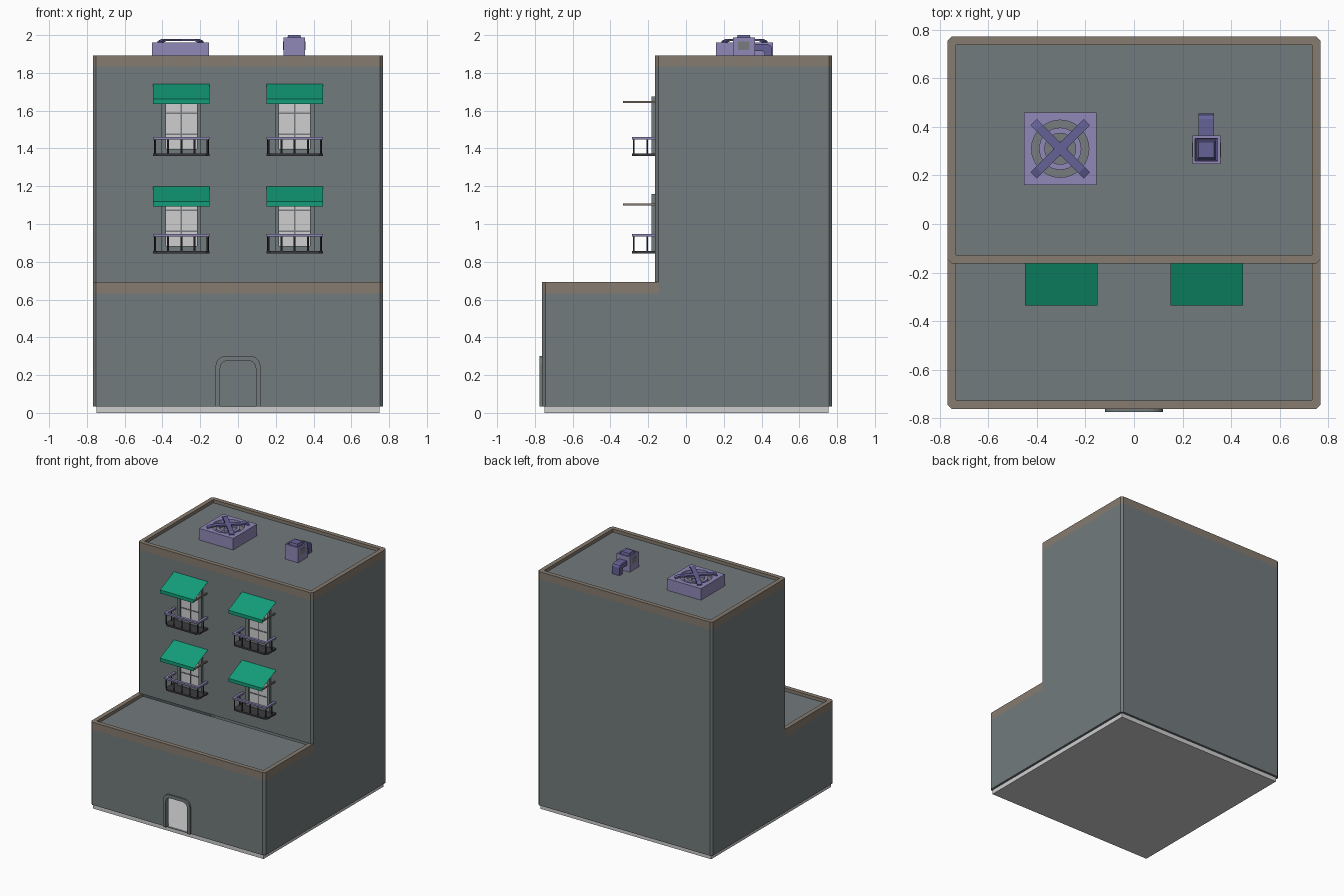
import bpy, bmesh, math
from mathutils import Vector

if "Cube" in bpy.data.objects:
    bpy.data.objects.remove(bpy.data.objects["Cube"])


def material(name, r, g, b):
    m = bpy.data.materials.new(name)
    m.diffuse_color = (r, g, b, 1)
    m.use_nodes = True
    m.node_tree.nodes["Principled BSDF"].inputs["Base Color"].default_value = m.diffuse_color
    return m


WALL = material("wall_grey", 0.17, 0.197, 0.203)
TRIM = material("trim_brown", 0.24, 0.20, 0.16)
PALE = material("pale_grey", 0.62, 0.62, 0.62)
GREEN = material("awning_green", 0.006, 0.34, 0.19)
LILAC = material("metal_lilac", 0.28, 0.25, 0.48)
VIOLET = material("metal_violet", 0.13, 0.12, 0.31)
DARK = material("iron_dark", 0.045, 0.045, 0.052)
GREY = material("grille_grey", 0.19, 0.20, 0.21)


class Part:
    """Small mesh builder: add faces, then turn them into one object."""

    def __init__(self, name, *mats):
        self.bm, self.name, self.mats = bmesh.new(), name, mats

    def face(self, pts, mat=0):
        f = self.bm.faces.new([self.bm.verts.new(p) for p in pts])
        f.material_index = mat

    def bridge(self, a, b, mat=0, closed=True, skip=()):
        n = len(a)
        for i in range(n if closed else n - 1):
            j = (i + 1) % n
            if i not in skip:
                self.face([a[i], a[j], b[j], b[i]], mat)

    def box(self, x0, x1, y0, y1, z0, z1, mat=0):
        base = [(x0, y0), (x1, y0), (x1, y1), (x0, y1)]
        self.prism(base, z0, z1, mat)

    def prism(self, base, z0, z1, mat=0):
        lo, hi = at(base, z0), at(base, z1)
        self.bridge(lo, hi, mat)
        self.face(hi, mat)
        self.face(lo[::-1], mat)

    def done(self):
        bmesh.ops.remove_doubles(self.bm, verts=self.bm.verts, dist=1e-5)
        me = bpy.data.meshes.new(self.name)
        self.bm.to_mesh(me)
        self.bm.free()
        for m in self.mats:
            me.materials.append(m)
        ob = bpy.data.objects.new(self.name, me)
        bpy.context.collection.objects.link(ob)
        return ob


def at(pts, z):
    return [(x, y, z) for x, y in pts]


def outline(x, y0, y1, c):
    """Chamfered rectangle, counter-clockwise, starting on the front edge."""
    return [(-x + c, y0), (x - c, y0), (x, y0 + c), (x, y1 - c),
            (x - c, y1), (-x + c, y1), (-x, y1 - c), (-x, y0 + c)]


def circle(cx, cy, r, n=24):
    return [(cx + r * math.cos(2 * math.pi * i / n), cy + r * math.sin(2 * math.pi * i / n)) for i in range(n)]


def arch(w, top, r, y, z0):
    """Door outline with rounded upper corners, left foot to right foot."""
    pts = [(-w, y, z0)]
    for cx, a0 in ((-w + r, 180), (w - r, 90)):
        for k in range(6):
            a = math.radians(a0 - 18 * k)
            pts.append((cx + r * math.cos(a), y, top - r + r * math.sin(a)))
    return pts + [(w, y, z0)]


X, FRONT, MID, BACK, C = 0.768, -0.762, -0.163, 0.773, 0.017
Z0, ZL, ZU, RIM, SINK, BAND = 0.035, 0.692, 1.893, 0.035, 0.025, 0.06

# Foundation slab
p = Part("foundation", PALE)
p.box(-0.75, 0.75, -0.75, 0.755, 0, Z0)
p.done()

# Hollow building shell with brown parapets
p = Part("building", WALL, TRIM)
full = outline(X, FRONT, BACK, C)
upper = outline(X, MID, BACK, C)
seam = MID + C
low = [(-X, seam)] + [full[7], full[0], full[1], full[2]] + [(X, seam)]
rear = [(X, seam)] + full[3:7] + [(-X, seam)]
p.bridge(at(low, Z0), at(low, ZL - BAND), 0, False, skip=(2,))
p.bridge(at(low, ZL - BAND), at(low, ZL), 1, False)
p.bridge(at(rear, Z0), at(rear, ZL), 0, False)
p.bridge(at(upper, ZL), at(upper, ZU - BAND), 0)
p.bridge(at(upper, ZU - BAND), at(upper, ZU), 1)
p.bridge(at(outline(0.74, -0.74, 0.745, C), Z0), at(full, Z0), 0)
# front wall with the doorway left open
DW, DT = 0.094, 0.277
p.face([(-X + C, FRONT, Z0)] + arch(DW, DT, 0.04, FRONT, Z0) +
       [(X - C, FRONT, Z0), (X - C, FRONT, ZL - BAND), (-X + C, FRONT, ZL - BAND)])
# upper parapet and roof
inner = outline(X - RIM, MID + RIM, BACK - RIM, 0.002)
p.bridge(at(upper, ZU), at(inner, ZU), 1)
p.bridge(at(inner, ZU), at(inner, ZU - SINK), 1)
p.face(at(inner, ZU - SINK))
# lower parapet and terrace
il = outline(X - RIM, FRONT + RIM, BACK, 0.002)
lin = [(-X + RIM, seam)] + [il[7], il[0], il[1], il[2]] + [(X - RIM, seam)]
p.bridge(at(low, ZL), at(lin, ZL), 1, False)
p.bridge(at(lin, ZL), at(lin, ZL - SINK), 1, False)
p.face(at(lin, ZL - SINK))
p.done()

# Arched door surround
p = Part("door_surround", WALL)
yo, yi = -0.775, -0.74
of, inf = arch(0.119, 0.302, 0.055, yo, Z0), arch(DW, DT, 0.04, yo, Z0)
ob_, inb = arch(0.119, 0.302, 0.055, FRONT, Z0), arch(DW, DT, 0.04, yi, Z0)
p.bridge(of, inf, 0, False)
p.bridge(ob_, of, 0, False)
p.bridge(inf, inb, 0, False)
p.done()


def window(tag, cx, dz, da):
    """Window, balcony and awning; dz shifts the window, da the awning."""
    # frame
    p = Part("window_frame_" + tag, WALL)
    b, t = 1.37 + dz, 1.674 + dz
    for s in (-1, 1):
        p.box(*sorted((cx + s * 0.105, cx + s * 0.082)), -0.182, MID, b, t)
    p.box(cx - 0.082, cx + 0.082, -0.182, MID, t - 0.025, t)
    p.box(cx - 0.082, cx + 0.082, -0.182, MID, b, b + 0.028)
    p.done()
    # glass and glazing bars
    p = Part("window_glass_" + tag, PALE)
    p.box(cx - 0.082, cx + 0.082, -0.168, MID, b + 0.028, t - 0.025)
    p.done()
    p = Part("glazing_bars_" + tag, GREY)
    p.box(cx - 0.004, cx + 0.004, -0.172, -0.167, b + 0.028, t - 0.025)
    for z in (1.475, 1.587):
        p.box(cx - 0.082, cx + 0.082, -0.172, -0.167, z + dz - 0.004, z + dz + 0.004)
    p.done()
    # balcony floor and balusters
    p = Part("balcony_" + tag, DARK)
    z = 1.359 + dz
    p.prism([(cx - 0.15, MID), (cx - 0.15, -0.265), (cx - 0.13, -0.285),
             (cx + 0.13, -0.285), (cx + 0.15, -0.265), (cx + 0.15, MID)], z, z + 0.013)
    posts = [(o, -0.276) for o in (-0.138, -0.07, 0, 0.07, 0.138)] + [(-0.141, -0.205), (0.141, -0.205)]
    for o, y in posts:
        p.prism(circle(cx + o, y, 0.005, 6), z + 0.013, z + 0.09)
    p.done()
    # U-shaped handrail
    p = Part("handrail_" + tag, LILAC)
    z = 1.447 + dz
    p.box(cx - 0.15, cx + 0.15, -0.286, -0.266, z, z + 0.013)
    for s in (-1, 1):
        p.box(*sorted((cx + s * 0.15, cx + s * 0.131)), -0.266, MID, z, z + 0.013)
    p.done()
    # thin sloping awning with a hanging valance
    p = Part("awning_" + tag, GREEN)
    prof = [(-0.336, 1.634), (-0.336, 1.661), (MID, 1.74)]
    p.bridge([(cx + 0.15, y, z + da) for y, z in prof], [(cx - 0.15, y, z + da) for y, z in prof], 0, False)
    ob = p.done()
    ob.data.flip_normals() if ob.data.polygons[0].normal.y > 0 else None
    # awning arms
    p = Part("awning_arms_" + tag, TRIM)
    for s in (-1, 1):
        x = cx + s * 0.14
        p.box(x - 0.005, x + 0.005, -0.334, MID, 1.64 + da, 1.65 + da)
    p.done()


for row, dz, da in (("upper", 0, 0), ("lower", -0.514, -0.542)):
    for side, cx in (("left", -0.3), ("right", 0.3)):
        window(row + "_" + side, cx, dz, da)

# Rooftop fan: square housing with a round well
fx, fy, h, zt, zr = -0.304, 0.31, 0.15, 1.96, ZU - SINK
p = Part("fan_housing", LILAC, GREY)
n = 32
ring = circle(fx, fy, 0.118, n)
square = []
for x, y in ring:
    k = h / max(abs(x - fx), abs(y - fy))
    square.append((fx + (x - fx) * k, fy + (y - fy) * k))
p.bridge(at(square, zr), at(square, zt))
p.bridge(at(square, zt), at(ring, zt))
p.bridge(at(ring, zt), at(ring, zt - 0.03))
p.face(at(ring, zt - 0.03), 1)
a, b = circle(fx, fy, 0.087, n), circle(fx, fy, 0.064, n)
p.bridge(at(a, zt - 0.03), at(a, zt - 0.01))
p.bridge(at(a, zt - 0.01), at(b, zt - 0.01))
p.bridge(at(b, zt - 0.01), at(b, zt - 0.03))
p.prism(circle(fx, fy, 0.03, 12), zt - 0.03, zt - 0.005)
p.done()

# Crossed guard bars, bent down at the ends
p = Part("fan_guard", VIOLET)
prof = [(-0.155, 1.957), (-0.125, 1.968), (0.125, 1.968), (0.155, 1.957)]
for ang in (45, 135):
    d = Vector((math.cos(math.radians(ang)), math.sin(math.radians(ang)), 0))
    w = Vector((-d.y, d.x, 0)) * 0.018
    o = Vector((fx, fy, 0))
    rings = []
    for t, z in prof:
        c = o + d * t + Vector((0, 0, z))
        up = Vector((0, 0, 0.011))
        rings.append([c + w, c - w, c - w + up, c + w + up])
    for r0, r1 in zip(rings, rings[1:]):
        p.bridge(r1, r0)
    p.face(rings[0][::-1])
    p.face(rings[-1])
p.done()

# Roof vent: box, recessed top cap, side ports and back elbow
vx, vy, v = 0.298, 0.306, 0.058


def sq(r):
    return [(vx - r, vy - r), (vx + r, vy - r), (vx + r, vy + r), (vx - r, vy + r)]


p = Part("vent_box", LILAC)
p.bridge(at(sq(v), zr), at(sq(v), 1.988))
p.bridge(at(sq(v), 1.988), at(sq(0.047), 1.988))
p.done()
p = Part("vent_cap", VIOLET)
p.bridge(at(sq(0.047), 1.988), at(sq(0.045), 1.976))
p.bridge(at(sq(0.045), 1.976), at(sq(0.04), 1.976))
p.bridge(at(sq(0.04), 1.976), at(sq(0.032), 2.0))
p.face(at(sq(0.032), 2.0))
p.done()
p = Part("vent_ports", GREY)
for s in (-1, 1):
    x = vx + s * v
    p.box(x - 0.002, x + 0.002, vy - 0.03, vy + 0.03, 1.92, 1.965)
p.done()
p = Part("vent_elbow", VIOLET)
y0 = vy + v
outer = [(y0, 1.952), (0.432, 1.952), (0.448, 1.945), (0.456, 1.93), (0.456, zr)]
inside = [(y0, 1.915), (0.405, 1.915), (0.412, 1.912), (0.416, 1.905), (0.416, zr)]
rings = [[(vx - 0.032, *o), (vx + 0.032, *o), (vx + 0.032, *i), (vx - 0.032, *i)] for o, i in zip(outer, inside)]
for r0, r1 in zip(rings, rings[1:]):
    p.bridge(r1, r0)
bmesh.ops.recalc_face_normals(p.bm, faces=p.bm.faces)
p.done()
